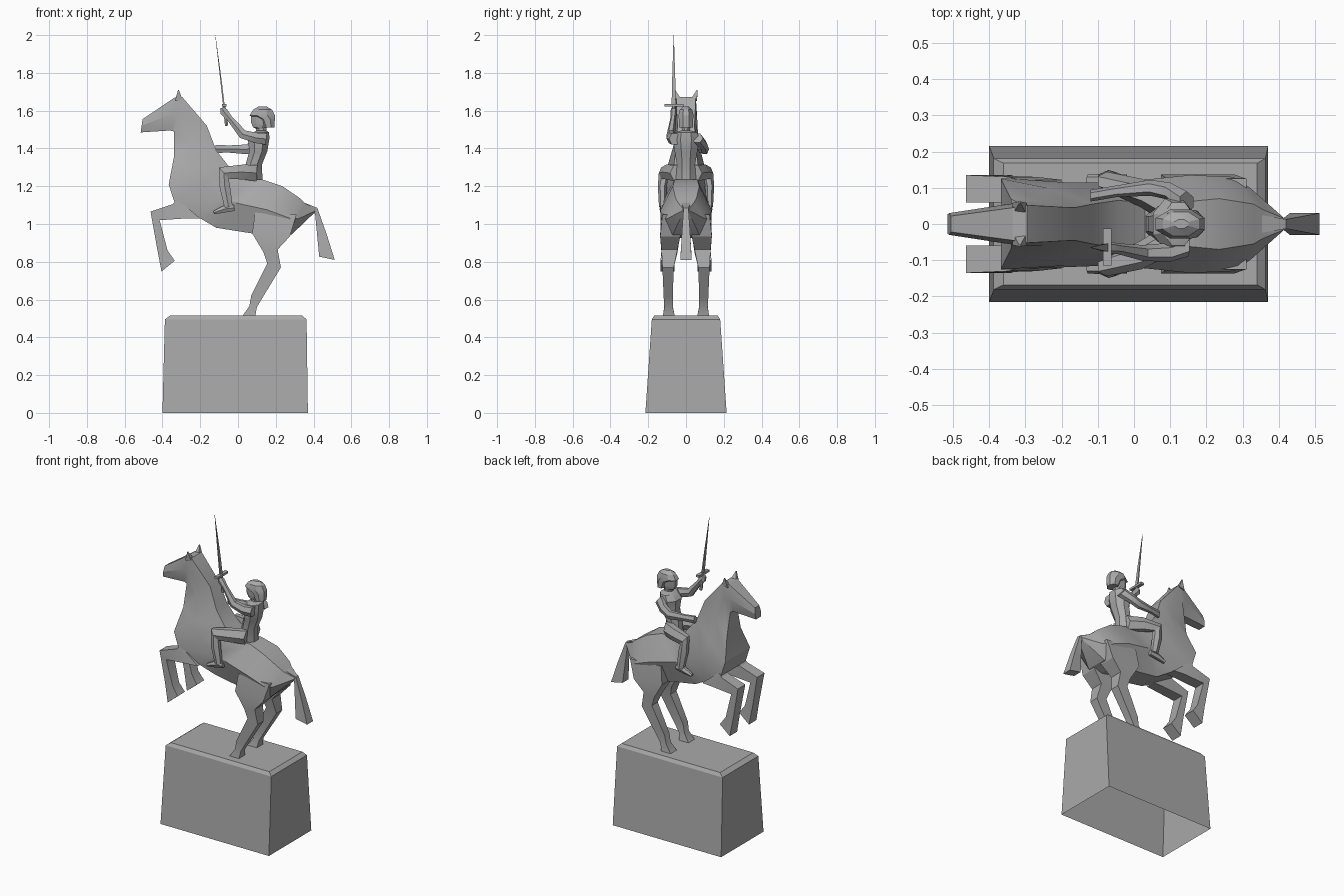
import bpy, bmesh, math
from mathutils import Vector

grey = bpy.data.materials.new("stone grey")
grey.diffuse_color = (0.4, 0.4, 0.4, 1)


def loft(name, rings, caps=(True, True), smooth=True):
    """Skin a list of equal-sized vertex rings."""
    bm = bmesh.new()
    vs = [[bm.verts.new(p) for p in r] for r in rings]
    n = len(rings[0])
    for a, b in zip(vs, vs[1:]):
        for i in range(n):
            j = (i + 1) % n
            bm.faces.new((a[i], a[j], b[j], b[i]))
    if caps[0]:
        bm.faces.new(vs[0])
    if caps[1]:
        bm.faces.new(vs[-1])
    bmesh.ops.recalc_face_normals(bm, faces=bm.faces)
    me = bpy.data.meshes.new(name)
    bm.to_mesh(me)
    bm.free()
    me.materials.append(grey)
    ob = bpy.data.objects.new(name, me)
    bpy.context.collection.objects.link(ob)
    if smooth:
        bpy.ops.object.select_all(action='DESELECT')
        ob.select_set(True)
        bpy.context.view_layer.objects.active = ob
        bpy.ops.object.shade_smooth_by_angle(angle=math.radians(25))
    return ob


def slab(x0, z0, x1, z1, y0, y1):
    """Four-cornered ring spanning two side-profile points."""
    return [(x0, y0, z0), (x1, y0, z1), (x1, y1, z1), (x0, y1, z0)]


def slabs(name, rows, s=1):
    return loft(name, [slab(*r[:4], r[4] * s, r[5] * s) for r in rows])


def stack(name, rows, n=8):
    """Upright loft of flattened n-gons: z, x0, x1, half width."""
    k = 1 / math.cos(math.pi / n)
    rings = []
    for z, x0, x1, w in rows:
        rings.append([((x0 + x1) / 2 + (x1 - x0) / 2 * k * math.cos(a), w * k * math.sin(a), z)
                      for a in [(i + .5) * 2 * math.pi / n for i in range(n)]])
    return loft(name, rings)


def limb(name, rows, s=1, n=6):
    """Tube along a path: x, y, z, radius in profile, radius across."""
    pts = [Vector((r[0], r[1] * s, r[2])) for r in rows]
    rings = []
    for i, r in enumerate(rows):
        d = pts[min(i + 1, len(pts) - 1)] - pts[max(i - 1, 0)]
        nrm = Vector((-d.z, 0, d.x)).normalized()
        rings.append([pts[i] + nrm * r[3] * math.cos(a) + Vector((0, r[4] * math.sin(a), 0))
                      for a in [(k + .5) * 2 * math.pi / n for k in range(n)]])
    return loft(name, rings)


# Pedestal, open underneath
loft("pedestal", [[(x0, -y, z), (x1, -y, z), (x1, y, z), (x0, y, z)] for x0, x1, y, z in
                  [(-.40, .37, .215, 0), (-.387, .363, .181, .495), (-.36, .34, .168, .515)]],
     caps=(False, True), smooth=False)

# Horse body from muzzle to rump: top x,z, bottom x,z, half widths top/middle/bottom
body = [(-.505, 1.555, -.515, 1.485, .022, .03, .026),
        (-.335, 1.67, -.36, 1.495, .045, .055, .03),
        (-.295, 1.672, -.34, 1.49, .052, .058, .035),
        (-.165, 1.52, -.34, 1.35, .045, .06, .07),
        (-.115, 1.39, -.367, 1.21, .055, .10, .125),
        (-.045, 1.30, -.335, 1.11, .065, .115, .125),
        (.03, 1.24, -.20, 1.03, .06, .115, .10),
        (.13, 1.235, -.115, .98, .06, .12, .07),
        (.235, 1.20, .075, .95, .07, .135, .075),
        (.33, 1.135, .22, .925, .055, .13, .09),
        (.355, 1.11, .285, .945, .04, .10, .07),
        (.415, 1.08, .405, 1.06, .015, .02, .015)]
rings = []
for tx, tz, bx, bz, wt, wm, wb in body:
    mx, mz = (tx + bx) / 2, (tz + bz) / 2
    rings.append([(tx, wt, tz), (mx, wm, mz), (bx, wb, bz),
                  (bx, -wb, bz), (mx, -wm, mz), (tx, -wt, tz)])
loft("horse_body", rings)

# Tail
slabs("horse_tail", [(.345, 1.07, .35, 1.113, -.025, .025), (.408, 1.055, .42, 1.085, -.013, .013),
                     (.42, .93, .468, .95, -.022, .022), (.43, .827, .512, .81, -.03, .03)])

for s, side in ((-1, "near"), (1, "far")):
    # Horse ears and legs
    slabs("horse_ear_" + side, [(-.335, 1.65, -.295, 1.66, .025, .058),
                                (-.317, 1.71, -.313, 1.71, .057, .062)], s)
    slabs("horse_front_leg_" + side, [(-.32, 1.13, -.20, 1.03, .06, .122),
                                      (-.345, 1.105, -.27, 1.03, .06, .13),
                                      (-.463, 1.066, -.415, 1.02, .06, .135),
                                      (-.428, .87, -.373, .86, .065, .13),
                                      (-.405, .748, -.335, .806, .06, .135)], s)
    slabs("horse_hind_leg_" + side, [(.09, 1.06, .31, 1.05, .04, .125),
                                     (.075, .95, .275, .935, .03, .137),
                                     (.135, .85, .21, .865, .045, .13),
                                     (.155, .79, .227, .77, .065, .125),
                                     (.07, .62, .13, .61, .07, .118),
                                     (.06, .565, .10, .56, .07, .115),
                                     (.025, .515, .092, .515, .06, .122)], s)
    # Rider thigh, shin and foot
    limb("rider_leg_" + side, [(.10, .04, 1.27, .05, .045), (.02, .085, 1.275, .045, .04),
                               (-.075, .118, 1.27, .045, .026), (-.07, .125, 1.20, .032, .024),
                               (-.05, .125, 1.09, .025, .018)], s)
    limb("rider_foot_" + side, [(-.02, .12, 1.085, .018, .016), (-.07, .122, 1.08, .022, .018),
                                (-.128, .122, 1.06, .01, .014)], s)

# Rider torso, head and helmet
stack("rider_torso", [(1.21, .03, .13, .055), (1.315, .04, .127, .048), (1.385, .06, .155, .06),
                      (1.45, .052, .166, .07), (1.485, .08, .165, .06), (1.495, .10, .15, .025)])
stack("rider_head", [(1.47, .10, .15, .022), (1.505, .095, .15, .022), (1.512, .08, .15, .026),
                     (1.535, .07, .16, .03), (1.59, .07, .16, .032)])
stack("rider_helmet", [(1.51, .135, .193, .036), (1.555, .11, .195, .038), (1.575, .06, .195, .04),
                       (1.605, .08, .18, .033), (1.623, .11, .15, .012)])

# Arms: one raised with the sword, one on the reins
limb("sword_arm", [(.15, -.06, 1.45, .035, .03), (.10, -.078, 1.455, .032, .026),
                   (.025, -.08, 1.475, .028, .022), (-.045, -.068, 1.56, .018, .015),
                   (-.075, -.065, 1.595, .024, .018), (-.085, -.065, 1.615, .012, .012)])
limb("rein_arm", [(.145, .06, 1.455, .035, .03), (.10, .09, 1.42, .032, .024),
                  (.045, .10, 1.395, .03, .022), (-.05, .09, 1.397, .022, .016),
                  (-.12, .078, 1.398, .025, .016)])

# Sword: grip, cross guard and tapering blade
limb("sword_grip", [(-.06, -.065, 1.52, .01, .01), (-.075, -.065, 1.635, .008, .01)])
slabs("sword_guard", [(-.085, 1.622, -.062, 1.622, -.115, -.012),
                      (-.085, 1.636, -.062, 1.636, -.115, -.012)])
limb("sword_blade", [(-.075, -.065, 1.63, .006, .016), (-.09, -.065, 1.76, .005, .012),
                     (-.12, -.065, 2.0, .001, .001)], n=4)
